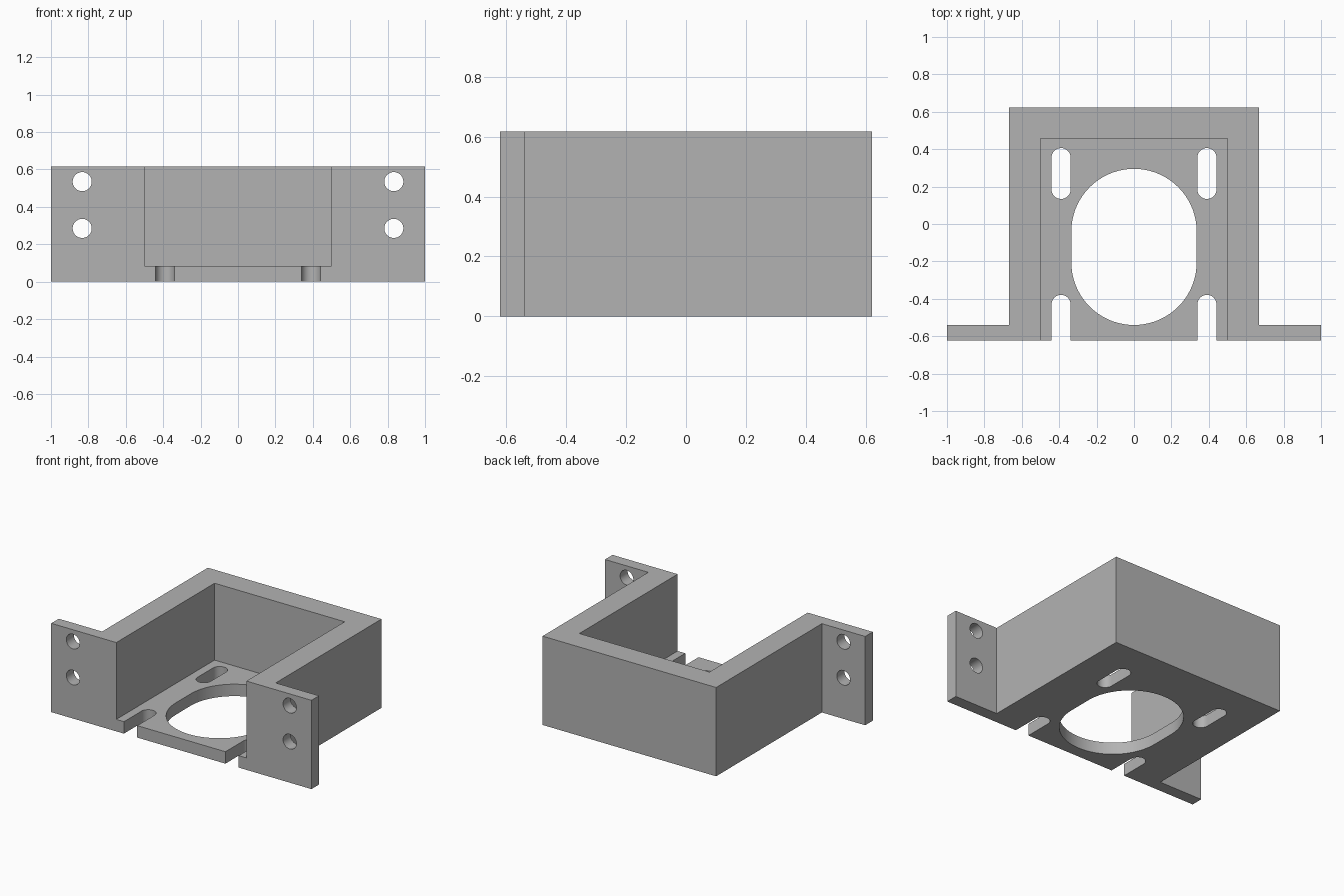
import bpy, bmesh, math
from mathutils import Matrix

cube = bpy.data.objects.get("Cube")
if cube:
    bpy.data.objects.remove(cube, do_unlink=True)

HEIGHT, FLOOR, DEPTH = 0.617, 0.083, 0.622
OUTER, INNER = 0.667, 0.5

grey = bpy.data.materials.new("plain_grey")
grey.use_nodes = True
grey.diffuse_color = (0.45, 0.45, 0.45, 1)
grey.node_tree.nodes["Principled BSDF"].inputs["Base Color"].default_value = grey.diffuse_color


def prism(name, outline, z0, z1, matrix=Matrix()):
    """Extrude a counter-clockwise outline from z0 to z1."""
    bm = bmesh.new()
    base = bm.faces.new([bm.verts.new((x, y, z0)) for x, y in outline])
    top = bmesh.ops.extrude_face_region(bm, geom=[base])["geom"]
    bmesh.ops.translate(bm, vec=(0, 0, z1 - z0),
                        verts=[v for v in top if isinstance(v, bmesh.types.BMVert)])
    bmesh.ops.transform(bm, matrix=matrix, verts=bm.verts)
    bmesh.ops.recalc_face_normals(bm, faces=bm.faces)
    mesh = bpy.data.meshes.new(name)
    bm.to_mesh(mesh)
    bm.free()
    mesh.materials.append(grey)
    obj = bpy.data.objects.new(name, mesh)
    bpy.context.collection.objects.link(obj)
    return obj


def slot(x, y0, y1, r, steps=24):
    """Round-ended slot whose end centres lie at y0 and y1."""
    points = []
    for start, y in ((0, y1), (math.pi, y0)):
        for i in range(steps + 1):
            a = start + math.pi * i / steps
            points.append((x + r * math.cos(a), y + r * math.sin(a)))
    return points


def circle(x, y, r, steps=48):
    return [(x + r * math.cos(math.tau * i / steps), y + r * math.sin(math.tau * i / steps))
            for i in range(steps)]


# Footprint of the box with a mounting flange on each side
right_half = [(1, -DEPTH), (1, -0.539), (OUTER, -0.539), (OUTER, DEPTH)]
left_half = [(-x, y) for x, y in reversed(right_half)]
bracket = prism("motor_bracket", right_half + left_half, 0, HEIGHT)

# Open pocket, leaving three walls and a floor
pocket = [(-INNER, -1), (INNER, -1), (INNER, 0.457), (-INNER, 0.457)]
cutters = [prism("pocket_cutter", pocket, FLOOR, 1)]

# Large oval opening in the floor
cutters.append(prism("opening_cutter", slot(0, -0.205, -0.04, 0.335, 36), -0.1, 0.2))

# Floor slots and flange screw holes
upright = Matrix.Rotation(math.pi / 2, 4, "X")
for side in (-1, 1):
    cutters.append(prism("rear_slot_cutter", slot(side * 0.39, 0.185, 0.355, 0.051), -0.1, 0.2))
    cutters.append(prism("front_slot_cutter", slot(side * 0.39, -0.8, -0.43, 0.051), -0.1, 0.2))
    for z in (0.285, 0.535):
        cutters.append(prism("screw_hole_cutter", circle(side * 0.833, z, 0.051), 0.5, 0.7, upright))

bpy.context.view_layer.objects.active = bracket
bracket.select_set(True)
for cutter in cutters:
    cut = bracket.modifiers.new("cut", "BOOLEAN")
    cut.operation, cut.solver, cut.object = "DIFFERENCE", "EXACT", cutter
    bpy.ops.object.modifier_apply(modifier=cut.name)
    bpy.data.objects.remove(cutter, do_unlink=True)

# Smooth the hole walls, keep the corners sharp
bpy.ops.object.shade_smooth_by_angle(angle=math.radians(30))
